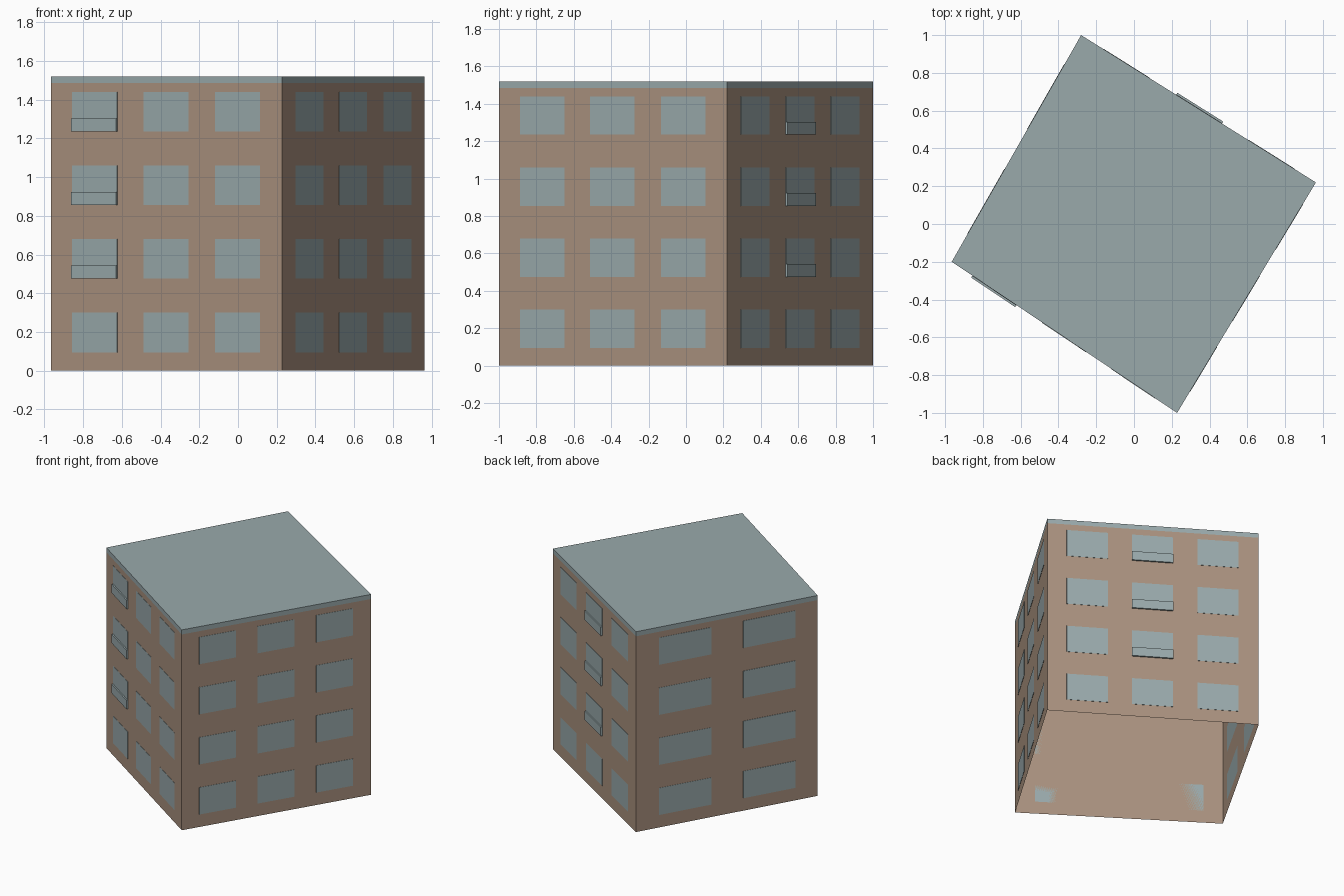
import bpy, bmesh
from mathutils import Vector

cube = bpy.data.objects.get("Cube")
if cube:
    bpy.data.objects.remove(cube, do_unlink=True)


def material(name, rgb):
    m = bpy.data.materials.new(name)
    m.use_nodes = True
    m.diffuse_color = (*rgb, 1)
    m.node_tree.nodes["Principled BSDF"].inputs["Base Color"].default_value = (*rgb, 1)
    return m


BROWN = material("brown wall", (0.40, 0.285, 0.21))
BLUE = material("grey blue", (0.32, 0.40, 0.41))

# Plan corners, counterclockwise from the left of the front wall
CORNERS = [Vector(p) for p in ((-0.965, -0.2), (0.228, -1), (0.963, 0.22), (-0.28, 1))]
ROOF_BASE, ROOF_TOP = 1.485, 1.52
ROWS = [0.095, 0.475, 0.855, 1.235]
WINDOW_HEIGHT = 0.205
THREE = [(0.092, 0.287), (0.4, 0.595), (0.71, 0.905)]
TWO = [(0.127, 0.414), (0.59, 0.877)]


def prism(name, outline, z0, z1, mat, floor=True):
    """Raise a plan outline from z0 to z1."""
    bm = bmesh.new()
    low = [bm.verts.new((p.x, p.y, z0)) for p in outline]
    high = [bm.verts.new((p.x, p.y, z1)) for p in outline]
    n = len(outline)
    for i in range(n):
        j = (i + 1) % n
        bm.faces.new((low[i], low[j], high[j], high[i]))
    bm.faces.new(high)
    if floor:
        bm.faces.new(low[::-1])
    mesh = bpy.data.meshes.new(name)
    bm.to_mesh(mesh)
    bm.free()
    mesh.materials.append(mat)
    obj = bpy.data.objects.new(name, mesh)
    bpy.context.collection.objects.link(obj)
    return obj


def wall_block(name, side, span, z0, z1, depth):
    """Block standing out from a wall over part of its length."""
    a, b = CORNERS[side], CORNERS[(side + 1) % 4]
    along = b - a
    out = Vector((along.y, -along.x)).normalized() * depth
    p, q = a + along * span[0], a + along * span[1]
    prism(name, [p + out, q + out, q, p], z0, z1, BLUE)


# Building shell, open underneath, and flush roof slab
prism("walls", CORNERS, 0, ROOF_BASE, BROWN, floor=False)
prism("roof_slab", CORNERS, ROOF_BASE, ROOF_TOP, BLUE)

# Windows on every wall
for side, wall in enumerate(("front", "left", "back", "right")):
    for span in (TWO if wall == "right" else THREE):
        for z in ROWS:
            wall_block(f"{wall}_window", side, span, z, z + WINDOW_HEIGHT, 0.002)

# Shallow balconies on the upper floors
for side, name, span in ((0, "front_balcony", THREE[0]), (2, "back_balcony", THREE[1])):
    for z in ROWS[1:]:
        wall_block(name, side, span, z, z + 0.068, 0.012)
